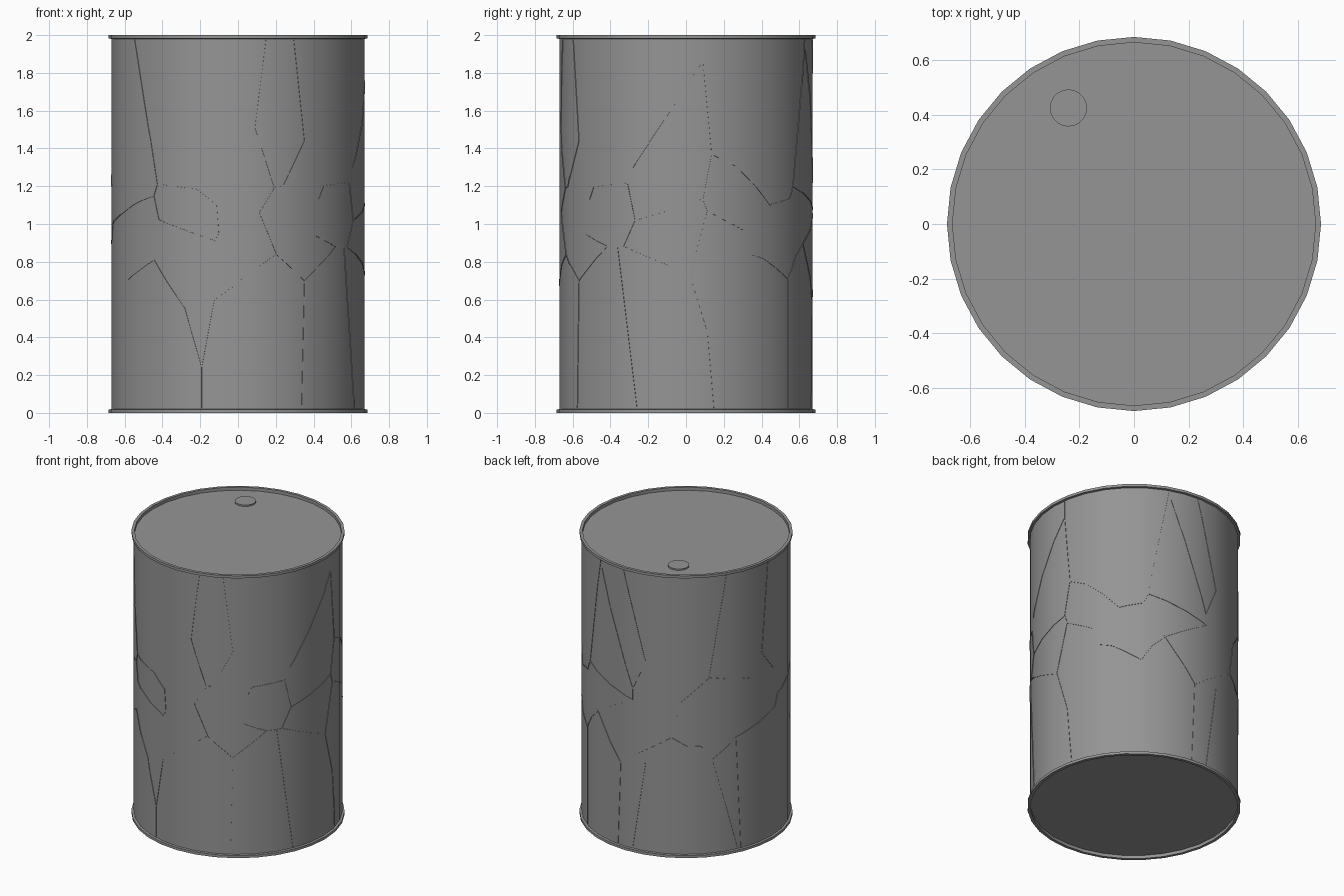
import bpy
import bmesh
from math import cos, sin, radians, pi, hypot, ceil

SIDES = 32
BODY_RADIUS = 0.67
RIM_RADIUS = 0.685
HEIGHT = 2.0
LID_DEPTH = 0.022
SEAM_WIDTH = 0.007
SEAM_RISE = 0.003

default_cube = bpy.data.objects.get("Cube")
if default_cube:
    bpy.data.objects.remove(default_cube, do_unlink=True)

# One plain steel colour for the whole drum
steel = bpy.data.materials.new("steel_grey")
steel.use_nodes = True
steel.diffuse_color = (0.3, 0.3, 0.3, 1.0)
shader = steel.node_tree.nodes["Principled BSDF"]
shader.inputs["Base Color"].default_value = steel.diffuse_color
shader.inputs["Roughness"].default_value = 0.7


def add_object(name, bm):
    bmesh.ops.recalc_face_normals(bm, faces=bm.faces)
    mesh = bpy.data.meshes.new(name)
    bm.to_mesh(mesh)
    bm.free()
    mesh.materials.append(steel)
    obj = bpy.data.objects.new(name, mesh)
    bpy.context.collection.objects.link(obj)
    bpy.ops.object.select_all(action="DESELECT")
    obj.select_set(True)
    bpy.context.view_layer.objects.active = obj
    bpy.ops.object.shade_smooth_by_angle(angle=radians(30))


def lathe(name, profile, sides, center=(0, 0)):
    """Spin a radius/height profile about a vertical axis."""
    bm = bmesh.new()
    verts = [bm.verts.new((r, 0, z)) for r, z in profile]
    edges = [bm.edges.new(pair) for pair in zip(verts, verts[1:])]
    bmesh.ops.spin(bm, geom=verts + edges, cent=(0, 0, 0), axis=(0, 0, 1),
                   angle=2 * pi, steps=sides, use_merge=True)
    bmesh.ops.remove_doubles(bm, verts=bm.verts, dist=0.0001)
    bmesh.ops.translate(bm, verts=bm.verts, vec=(*center, 0))
    add_object(name, bm)


# Drum body: recessed lid, rolled rim and wall, mirrored to the base
lid_z = HEIGHT - LID_DEPTH
inner = RIM_RADIUS - 0.02
upper = [(0, lid_z), (inner, lid_z), (inner, HEIGHT), (RIM_RADIUS, HEIGHT),
         (RIM_RADIUS, HEIGHT - 0.018), (BODY_RADIUS, HEIGHT - 0.02)]
lower = [(r, HEIGHT - z) for r, z in reversed(upper)]
lathe("drum_body", upper + lower, SIDES)

# Filler cap on the lid
cap_radius, cap_top = 0.068, lid_z + 0.01
lathe("filler_cap", [(0, cap_top), (cap_radius, cap_top),
                     (cap_radius, lid_z), (0, lid_z)],
      20, center=(-0.24, 0.425))


# Seams between the broken wall pieces: thin ridges hugging the facets
def wall_point(arc, z, rise):
    """Arc length from the front centre, and height, to a wall position."""
    angle = arc / BODY_RADIUS
    step = 2 * pi / SIDES
    offset = angle % step - step / 2
    radius = BODY_RADIUS * cos(step / 2) / cos(offset) + rise
    return radius * sin(angle), -radius * cos(angle), z


def add_seams(name, paths):
    """Each path is a run of (degrees round from the front, height)."""
    section = [(1, -SEAM_RISE), (1, SEAM_RISE),
               (-1, SEAM_RISE), (-1, -SEAM_RISE)]
    bm = bmesh.new()
    for path in paths:
        flat = [(radians(a) * BODY_RADIUS, z) for a, z in path]
        for (s0, z0), (s1, z1) in zip(flat, flat[1:]):
            half = SEAM_WIDTH / 2 / hypot(s1 - s0, z1 - z0)
            side_s, side_z = (z0 - z1) * half, (s1 - s0) * half
            steps = max(1, ceil(abs(s1 - s0) / 0.02))
            previous = None
            for i in range(steps + 1):
                t = i / steps
                s, z = s0 + (s1 - s0) * t, z0 + (z1 - z0) * t
                ring = [bm.verts.new(wall_point(s + k * side_s,
                                                z + k * side_z, rise))
                        for k, rise in section]
                if previous:
                    for j in range(4):
                        n = (j + 1) % 4
                        bm.faces.new((previous[j], previous[n],
                                      ring[n], ring[j]))
                previous = ring
    add_object(name, bm)


TOP = HEIGHT - 0.025
BASE = HEIGHT - TOP

add_seams("front_seams", [
    [(-55, TOP), (-44, 1.45), (-40, 1.21), (-19, 1.18), (-10, 1.1),
     (-9, .95), (-11, .91), (-39, 1.02), (-42, 1.15)],
    [(-40, 1.21), (-42, 1.15), (-52, 1.12), (-68, 1.05), (-83, 1)],
    [(13, TOP), (8, 1.51), (17, 1.19), (21, 1.2), (32, 1.44), (26.5, TOP)],
    [(17, 1.19), (10, 1.06), (18, .84), (32, .7), (30.5, BASE)],
    [(18, .84), (-11, .6), (-17, .24), (-17, BASE)],
    [(-17, .24), (-25, .55), (-42, .81), (-60, .71)],
    [(40, 1.13), (43, 1.2), (62, 1.22), (66, 1.02)],
])

add_seams("side_seams", [
    [(32, .7), (51, .88), (60, .88), (92, .73), (100, .43), (103, BASE)],
    [(57, .88), (67, BASE)],
    [(60, .88), (66, 1.02), (98, 1.13), (102, 1.37), (98, 1.86), (98, TOP)],
    [(98, 1.86), (65, 1.3)],
    [(98, 1.13), (100, 1.07), (92, .73)],
    [(100, 1.07), (117, .97)],
    [(102, 1.37), (113, 1.31), (122, 1.22), (132, 1.1), (145, 1.13),
     (148, 1.2), (160, TOP)],
    [(121, .84), (128, .82), (144, .71), (144, BASE)],
    [(38, .94), (51, .88)],
])

add_seams("back_seams", [
    [(161, 1.92), (184, 1.15), (192, 1.36), (178, TOP)],
    [(148, 1.2), (167, 1.13), (184, 1.07), (158, .9), (150, .82), (144, .71)],
    [(184, 1.15), (184, 1.07)],
    [(157, .9), (176, .6), (174, BASE)],
    [(176, .6), (188, .7), (207, .84), (212, 1.09), (228, 1.26), (238, TOP)],
    [(192, .64), (184, BASE)],
    [(207, .84), (216, .78), (223, .78), (230, .68), (245, BASE)],
    [(228, 1.26), (254, 1.2)],
    [(230, .68), (244, .81), (274, .92), (277, 1)],
    [(244, .81), (247, BASE)],
    [(267, TOP), (262, 1.35), (272, 1.2)],
])
